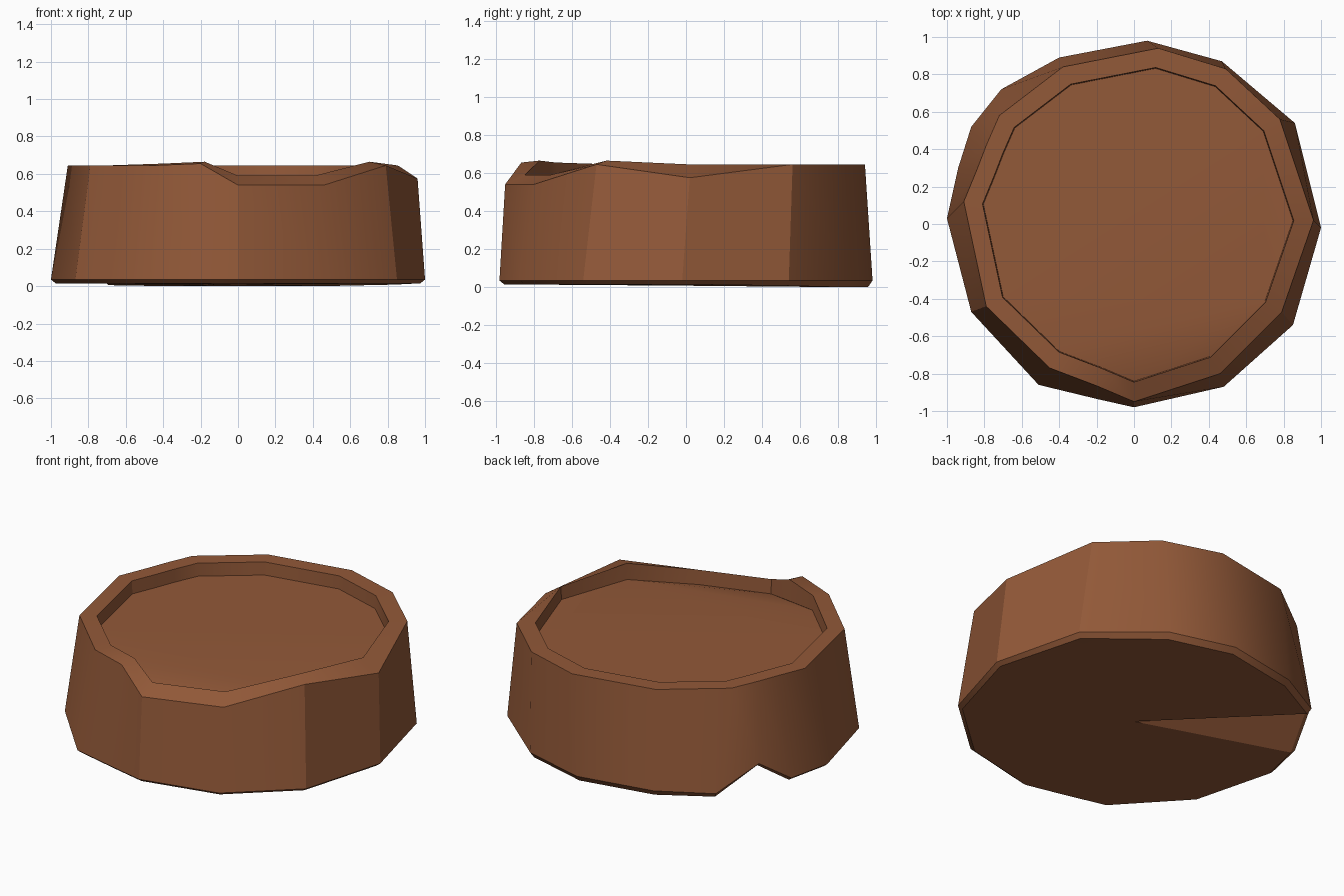
import bpy, bmesh, math

if "Cube" in bpy.data.objects:
    bpy.data.objects.remove(bpy.data.objects["Cube"])

# Matching outlines, clockwise from the back: foot edge and outer rim edge
FOOT = [(.07, .98), (.47, .87), (.86, .54), (1, -.02), (.85, -.54),
        (.48, -.87), (0, -.98), (-.2, -.935), (-.51, -.86), (-.87, -.47),
        (-1, .03), (-.94, .3), (-.87, .52), (-.71, .72), (-.4, .89)]
RIM = [(.13, .94), (.49, .83), (.78, .56), (.96, .02), (.79, -.47),
       (.46, -.80), (0, -.95), (-.2, -.865), (-.45, -.77), (-.79, -.44),
       (-.91, .12), (-.84, .29), (-.79, .42), (-.72, .58), (-.38, .84)]
N = len(FOOT)

# Heights that differ from the level default: chips, front dip and foot notch
FOOT_Z = {12: .19}
BASE_Z = {12: .17, 0: 0, 1: 0, 2: .008, 14: 0, 13: .005}
RIM_Z = {3: .575, 5: .54, 6: .54, 7: .655}
LIP_Z = {4: .665, 5: .59, 6: .59, 7: .665, 8: .655}
FLOOR_Z = {5: .50, 6: .50, 7: .533}

bm = bmesh.new()


def ring(outline, scale, z, special):
    return [bm.verts.new((x * scale, y * scale, special.get(i, z)))
            for i, (x, y) in enumerate(outline)]


def bridge(lower, upper):
    for i in range(N):
        j = (i + 1) % N
        bm.faces.new((lower[i], lower[j], upper[j], upper[i]))


# Chamfered foot, outer wall, rim and inner wall
base = ring(FOOT, .975, .015, BASE_Z)
foot = ring(FOOT, 1, .035, FOOT_Z)
rim = ring(RIM, 1, .645, RIM_Z)
lip = ring(RIM, .89, .645, LIP_Z)
floor = ring(RIM, .885, .565, FLOOR_Z)
for a, b in ((base, foot), (foot, rim), (rim, lip), (lip, floor)):
    bridge(a, b)

# Recessed top: flat part plus the part that sinks towards the front dip
bm.faces.new(floor[8:] + floor[:5])
bm.faces.new((floor[4], floor[5], floor[6], floor[8]))
bm.faces.new((floor[6], floor[7], floor[8]))

# Underside fan, so the notch runs in to the middle
mid = bm.verts.new((0, 0, .008))
for i in range(N):
    bm.faces.new((base[i], base[(i + 1) % N], mid))
bmesh.ops.recalc_face_normals(bm, faces=bm.faces)

mesh = bpy.data.meshes.new("shallow_dish")
bm.to_mesh(mesh)
bm.free()
dish = bpy.data.objects.new("shallow_dish", mesh)
bpy.context.collection.objects.link(dish)

# Brown clay colour
clay = bpy.data.materials.new("brown_clay")
clay.diffuse_color = (.29, .10, .04, 1)
clay.use_nodes = True
clay.node_tree.nodes["Principled BSDF"].inputs["Base Color"].default_value = clay.diffuse_color
mesh.materials.append(clay)

bpy.context.view_layer.objects.active = dish
dish.select_set(True)
bpy.ops.object.shade_smooth_by_angle(angle=math.radians(30))
